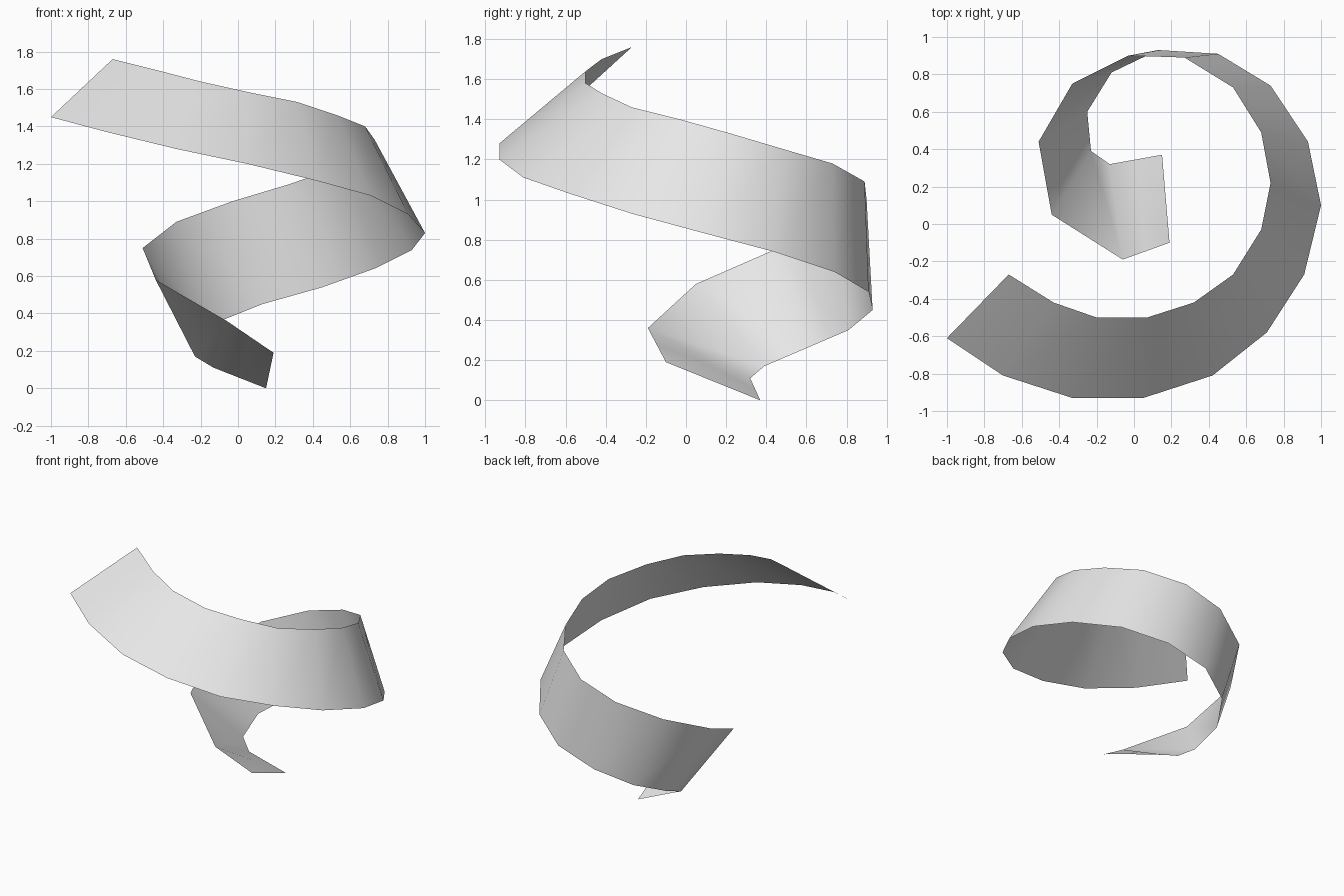
import bpy
import bmesh
from mathutils import Vector

default_cube = bpy.data.objects.get("Cube")
if default_cube:
    bpy.data.objects.remove(default_cube, do_unlink=True)


def make_material(name, color):
    """One flat colour, shown in the viewport and in renders."""
    material = bpy.data.materials.new(name)
    material.use_nodes = True
    material.diffuse_color = color
    shader = next(n for n in material.node_tree.nodes if n.type == "BSDF_PRINCIPLED")
    shader.inputs["Base Color"].default_value = color
    return material


# Edge paths of the ribbon, running from its wide top end down to its foot
lower_path = [
    (-1, -.61, 1.45), (-.7, -.81, 1.37), (-.33, -.93, 1.28), (.05, -.93, 1.2),
    (.42, -.81, 1.11), (.71, -.58, 1.03), (.91, -.27, .93), (1, .1, .83),
    (.93, .44, .74), (.73, .74, .64), (.45, .91, .54), (.13, .93, .45),
    (-.12, .81, .35), (-.25, .6, .26), (-.23, .39, .17), (-.13, .32, .11),
    (.15, .37, 0),
]
upper_path = [
    (-.67, -.27, 1.76), (-.43, -.42, 1.7), (-.2, -.5, 1.64), (.07, -.5, 1.58),
    (.32, -.42, 1.53), (.53, -.27, 1.46), (.68, -.03, 1.4), (.73, .22, 1.33),
    (.68, .49, 1.25), (.53, .73, 1.18), (.27, .89, 1.09), (-.03, .9, 1),
    (-.33, .75, .89), (-.51, .44, .75), (-.44, .05, .58), (-.06, -.19, .36),
    (.19, -.1, .19),
]

mesh = bpy.data.meshes.new("spiral_ribbon")
ribbon = bpy.data.objects.new("spiral_ribbon", mesh)
bpy.context.collection.objects.link(ribbon)
bm = bmesh.new()
lower = [bm.verts.new(point) for point in lower_path]
upper = [bm.verts.new(point) for point in upper_path]


def midpoint(a, b, lift=0):
    """Add a vertex halfway between two others, optionally raised."""
    return bm.verts.new((a.co + b.co) / 2 + Vector((0, 0, lift)))


# Main sweep: one quad between each pair of neighbouring rungs
for i in range(len(lower) - 2):
    bm.faces.new((lower[i], lower[i + 1], upper[i + 1], upper[i]))

# Foot: the last panel is divided so that its corner folds at a raised point
low_mid = midpoint(lower[-2], lower[-1])
high_mid = midpoint(upper[-2], upper[-1])
end_mid = midpoint(lower[-1], upper[-1])
fold = midpoint(low_mid, high_mid, lift=.015)
bm.faces.new((lower[-2], low_mid, fold, high_mid, upper[-2]))
bm.faces.new((low_mid, lower[-1], end_mid, fold))
bm.faces.new((fold, end_mid, upper[-1], high_mid))

# Smooth shading around the sweep
for face in bm.faces:
    face.smooth = True
bm.to_mesh(mesh)
bm.free()
mesh.materials.append(make_material("light grey", (.8, .8, .8, 1)))
